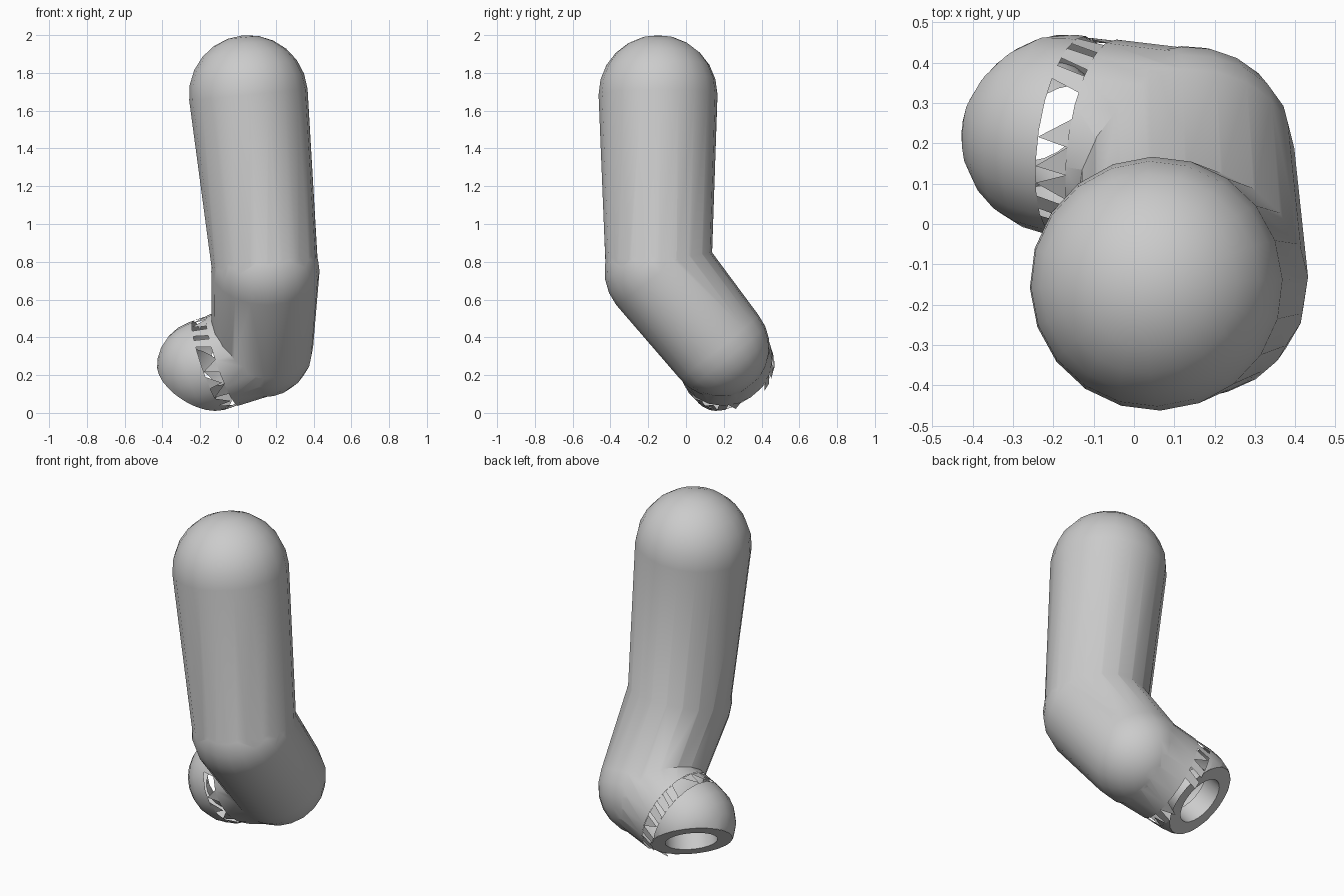
import bpy, bmesh, math, random
from mathutils import Vector as V

if "Cube" in bpy.data.objects:
    bpy.data.objects.remove(bpy.data.objects["Cube"])

random.seed(4)
TOP, BEND, ELBOW, TIP = V((.055, -.148, 1.685)), V((.145, -.145, .75)), V((.13, .175, .35)), V((-.18, .222, .243))
AXIS = (TIP - ELBOW).normalized()
CUT = V((-.45, .5, -.72)).normalized()
R, SIDES = .25, 20


def bridge(bm, a, b):
    return [bm.faces.new((a[i], a[i - 1], b[i - 1], b[i])) for i in range(len(a))]


def capsule(a, ra, b, rb, steps=6):
    # Rounded segment turned around the axis from a to b
    bm = bmesh.new()
    q = (b - a).to_track_quat('Z', 'Y')
    n = (b - a).length
    arc = [math.pi / 2 * k / steps for k in range(steps + 1)]
    prof = [(ra * math.sin(t), -ra * math.cos(t)) for t in arc[1:]]
    prof += [(rb * math.cos(t), n + rb * math.sin(t)) for t in arc[:-1]]
    rings = [[bm.verts.new(a + q @ V((r * math.cos(i * math.tau / SIDES), r * math.sin(i * math.tau / SIDES), z)))
              for i in range(SIDES)] for r, z in prof]
    for r0, r1 in zip(rings, rings[1:]):
        bridge(bm, r0, r1)
    for ring, pole in ((rings[0], a + q @ V((0, 0, -ra))), (rings[-1], b + q @ V((0, 0, rb)))):
        p = bm.verts.new(pole)
        for i in range(SIDES):
            bm.faces.new((ring[i], ring[i - 1], p))
    bmesh.ops.recalc_face_normals(bm, faces=bm.faces[:])
    return bm


def clip(bm, co, no):
    bmesh.ops.bisect_plane(bm, geom=bm.verts[:] + bm.edges[:] + bm.faces[:], dist=1e-5,
                           plane_co=co, plane_no=no, clear_outer=True)


def make(name, bm):
    me = bpy.data.meshes.new(name)
    bm.to_mesh(me)
    bm.free()
    ob = bpy.data.objects.new(name, me)
    bpy.context.collection.objects.link(ob)
    return ob


def smooth(ob):
    bpy.ops.object.select_all(action='DESELECT')
    ob.select_set(True)
    bpy.context.view_layer.objects.active = ob
    bpy.ops.object.shade_smooth_by_angle(angle=math.radians(40))


# Bent tube: three rounded segments joined together
tube = make("bent_tube", capsule(TOP, .315, BEND, .28))
bpy.context.view_layer.objects.active = tube
for bm in (capsule(BEND, .287, ELBOW, .268), capsule(ELBOW, .26, TIP, R)):
    part = make("segment", bm)
    mod = tube.modifiers.new("join", 'BOOLEAN')
    mod.operation, mod.solver, mod.object = 'UNION', 'EXACT', part
    bpy.ops.object.modifier_apply(modifier=mod.name)
    bpy.data.objects.remove(part)

# Open the tube where the broken band starts
bm = bmesh.new()
bm.from_mesh(tube.data)
clip(bm, TIP - AXIS * .105, AXIS)
bm.to_mesh(tube.data)
bm.free()
smooth(tube)

# End cap: rounded shell, sliced at a slant
bm = capsule(TIP - AXIS * .2, R, TIP, R)
clip(bm, TIP - AXIS * .025, -AXIS)
clip(bm, TIP + CUT * .11, CUT)
smooth(make("end_cap", bm))

# Flat rim and bore on the slanted face
bm = bmesh.new()
q = CUT.to_track_quat('Z', 'Y')
loops = [[bm.verts.new(TIP + q @ V((r * math.cos(i * math.tau / 24), r * math.sin(i * math.tau / 24), z)))
          for i in range(24)] for r, z in ((.223, .11), (.142, .11), (.142, .0))]
for f in bridge(bm, loops[0], loops[1]) + bridge(bm, loops[1], loops[2]):
    pass
bmesh.ops.recalc_face_normals(bm, faces=bm.faces[:])
smooth(make("end_rim", bm))

# Broken band: irregular shards bridging the tube and the cap
bm = bmesh.new()
side = AXIS.orthogonal().normalized()
up = AXIS.cross(side)


def on_band(turn, depth):
    a = turn * math.tau / 22
    return bm.verts.new(TIP + AXIS * depth + (side * math.cos(a) + up * math.sin(a)) * R)


for i in range(22):
    kind = random.random()
    if kind < .35:
        pts = [(i, -.105), (i + 1, -.105), (i + random.random(), -.025)]
    elif kind < .6:
        pts = [(i, -.025), (i + 1, -.025), (i + random.random(), -.095)]
    elif kind < .85:
        pts = [(i, -.105), (i + .7, -.105), (i + 1, -.025), (i + .4, -.025)]
    else:
        continue
    bm.faces.new([on_band(*p) for p in pts])
bmesh.ops.recalc_face_normals(bm, faces=bm.faces[:])
make("broken_band", bm)
